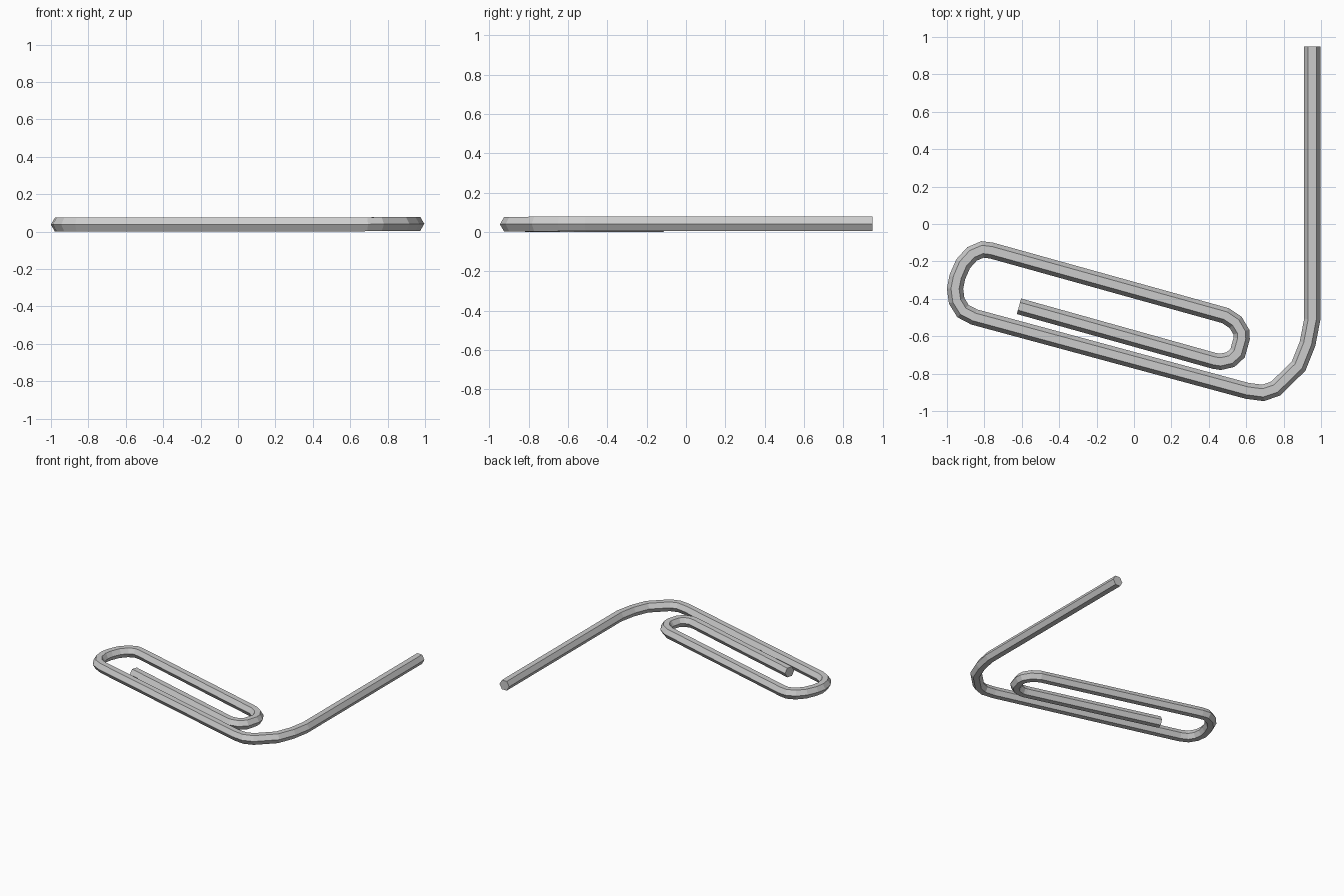
import bpy, bmesh, math
from mathutils import Vector

if "Cube" in bpy.data.objects:
    bpy.data.objects.remove(bpy.data.objects["Cube"])

R = 0.043      # wire radius, hexagonal section
SIDES = 6

# wire centre line, seen from above
leg_and_bend = [(0.953, 0.95), (0.953, -0.51), (0.928, -0.64), (0.88, -0.76),
                (0.757, -0.88), (0.69, -0.903), (0.605, -0.892)]
left_loop = [(-0.855, -0.497), (-0.914, -0.466), (-0.948, -0.411), (-0.957, -0.345),
             (-0.945, -0.285), (-0.914, -0.213), (-0.866, -0.16), (-0.81, -0.136),
             (-0.762, -0.142)]
right_loop = [(0.489, -0.49), (0.543, -0.526), (0.574, -0.578), (0.576, -0.612),
              (0.554, -0.69), (0.516, -0.725), (0.463, -0.737), (0.43, -0.732)]
inner_end = [(-0.615, -0.44)]
path = [Vector(p) for p in leg_and_bend + left_loop + right_loop + inner_end]

bend_count = len(leg_and_bend)
low, high = R * math.sin(math.pi / 3), 0.0415


def centre_height(i):
    # the leg sits a touch higher than the clip loops
    return high + (low - high) * min(max((i - 1) / bend_count, 0), 1)


def section(bm, i):
    # mitred hexagon with its corners pointing sideways
    before = (path[i] - path[i - 1]).normalized() if i else None
    after = (path[i + 1] - path[i]).normalized() if i < len(path) - 1 else None
    before, after = before or after, after or before
    tangent = (before + after).normalized()
    side = Vector((-tangent.y, tangent.x)) / tangent.dot(before)
    ring = []
    for k in range(SIDES):
        a = 2 * math.pi * k / SIDES
        p = path[i] + side * R * math.cos(a)
        ring.append(bm.verts.new((p.x, p.y, centre_height(i) + R * math.sin(a))))
    return ring


# sweep the wire
bm = bmesh.new()
rings = [section(bm, i) for i in range(len(path))]
for a, b in zip(rings, rings[1:]):
    for k in range(SIDES):
        n = (k + 1) % SIDES
        bm.faces.new((a[k], a[n], b[n], b[k]))
bm.faces.new(rings[0])
bm.faces.new(rings[-1])
bmesh.ops.recalc_face_normals(bm, faces=bm.faces)

mesh = bpy.data.meshes.new("bent_paperclip_wire")
bm.to_mesh(mesh)
bm.free()
obj = bpy.data.objects.new("bent_paperclip_wire", mesh)
bpy.context.collection.objects.link(obj)
